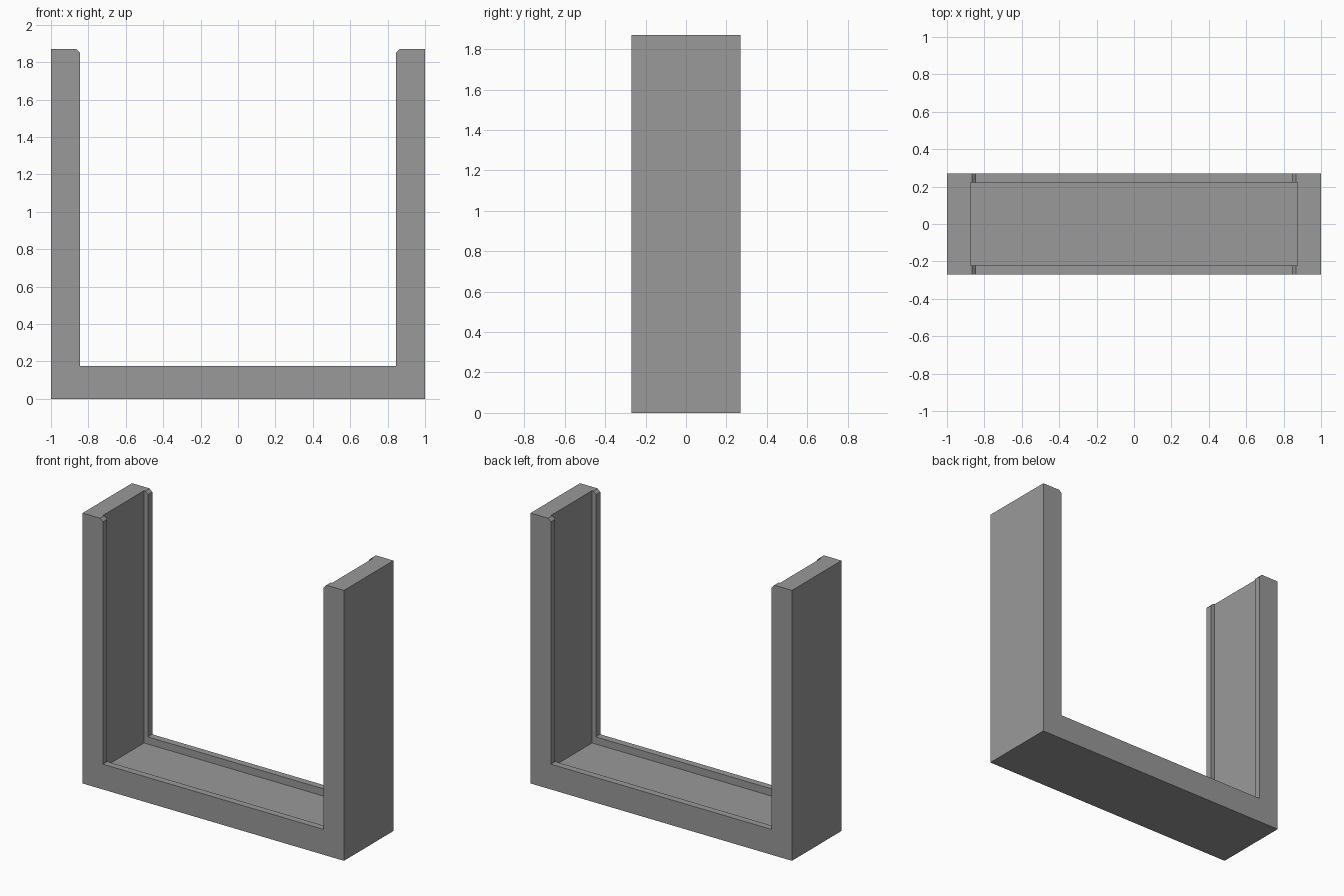
import bpy
import bmesh

if "Cube" in bpy.data.objects:
    bpy.data.objects.remove(bpy.data.objects["Cube"])

W, D, H = 1.0, 0.27, 1.87        # half width, half depth, height
LIP_X, LIP_Z = 0.845, 0.175      # inner outline of the lips
WALL_X, FLOOR_Z = 0.875, 0.125   # recessed channel between the lips
LIP_Y = 0.223                    # inner face of the lips
CH = 0.02                        # chamfer at the lip tips


def extrude_profile(name, profile, half_depth):
    """Extrude an x-z outline along y, centred on y = 0."""
    bm = bmesh.new()
    face = bm.faces.new([bm.verts.new((x, -half_depth, z)) for x, z in profile])
    res = bmesh.ops.extrude_face_region(bm, geom=[face])
    verts = [g for g in res["geom"] if isinstance(g, bmesh.types.BMVert)]
    bmesh.ops.translate(bm, verts=verts, vec=(0, 2 * half_depth, 0))
    bmesh.ops.recalc_face_normals(bm, faces=bm.faces)
    mesh = bpy.data.meshes.new(name)
    bm.to_mesh(mesh)
    bm.free()
    obj = bpy.data.objects.new(name, mesh)
    bpy.context.collection.objects.link(obj)
    return obj


# U-shaped frame with chamfered inner tips, mirrored from the right half
right = [(W, 0), (W, H), (LIP_X + CH, H), (LIP_X, H - CH), (LIP_X, LIP_Z)]
left = [(-x, z) for x, z in reversed(right)]
frame = extrude_profile("u_frame", right + left, D)

# Channel recessed into the inner faces, leaving a lip at front and back
channel = extrude_profile(
    "channel_cutter",
    [(-WALL_X, FLOOR_Z), (WALL_X, FLOOR_Z), (WALL_X, H + 0.2), (-WALL_X, H + 0.2)],
    LIP_Y)
channel.hide_render = True

cut = frame.modifiers.new("channel", 'BOOLEAN')
cut.operation = 'DIFFERENCE'
cut.solver = 'EXACT'
cut.object = channel
bpy.context.view_layer.objects.active = frame
bpy.ops.object.modifier_apply(modifier=cut.name)
bpy.data.objects.remove(channel)

# Single grey material
grey = bpy.data.materials.new("grey")
grey.diffuse_color = (0.32, 0.32, 0.32, 1)
grey.use_nodes = True
grey.node_tree.nodes["Principled BSDF"].inputs["Base Color"].default_value = grey.diffuse_color
frame.data.materials.clear()
frame.data.materials.append(grey)
